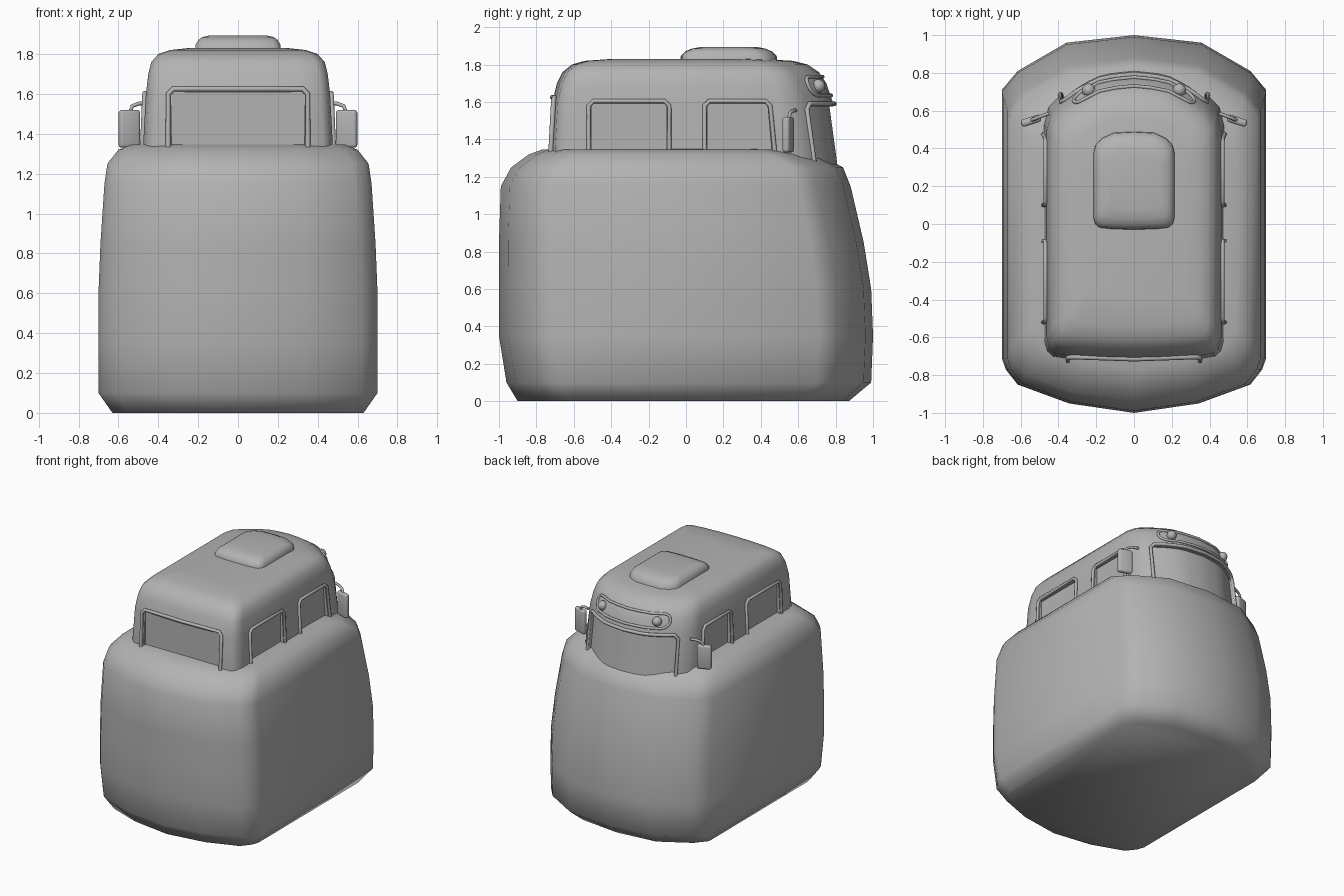
import bpy, bmesh
from math import radians, cos, sin, pi
from mathutils import Matrix

old = bpy.data.objects.get("Cube")
if old:
    bpy.data.objects.remove(old, do_unlink=True)

grey = bpy.data.materials.new("plain grey")
grey.use_nodes = True
GREY = (0.45, 0.45, 0.45, 1)
grey.diffuse_color = GREY
grey.node_tree.nodes["Principled BSDF"].inputs["Base Color"].default_value = GREY


def activate(ob):
    bpy.ops.object.select_all(action='DESELECT')
    ob.select_set(True)
    bpy.context.view_layer.objects.active = ob


def finish(ob, angle=45):
    ob.data.materials.clear()
    ob.data.materials.append(grey)
    activate(ob)
    bpy.ops.object.shade_smooth_by_angle(angle=radians(angle))
    return ob


def from_bmesh(name, bm):
    bmesh.ops.recalc_face_normals(bm, faces=bm.faces)
    me = bpy.data.meshes.new(name)
    bm.to_mesh(me)
    bm.free()
    ob = bpy.data.objects.new(name, me)
    bpy.context.collection.objects.link(ob)
    return ob


def loft(name, rings):
    """Skin matching closed rings of points and cap both ends."""
    bm = bmesh.new()
    loops = [[bm.verts.new(p) for p in ring] for ring in rings]
    n = len(loops[0])
    for a, b in zip(loops, loops[1:]):
        for i in range(n):
            j = (i + 1) % n
            bm.faces.new((a[i], a[j], b[j], b[i]))
    bm.faces.new(loops[0])
    bm.faces.new(loops[-1])
    return from_bmesh(name, bm)


def plan(z, w, yb, yf, front, back, full):
    """Mirrored plan outline; end profiles are (width fraction, inset)."""
    s = w / full
    half = [(f * w, yf - d * s) for f, d in front] + [(f * w, yb + d * s) for f, d in back]
    other = [(-x, y) for x, y in reversed(half[1:-1])]
    return [(x, y, z) for x, y in half + other]


def lerp(table, t, col):
    for a, b in zip(table, table[1:]):
        if t <= b[0]:
            return a[col] + (b[col] - a[col]) * (t - a[0]) / (b[0] - a[0])
    return table[-1][col]


def tube(name, pts, r, cyclic=False):
    cu = bpy.data.curves.new(name, 'CURVE')
    cu.dimensions = '3D'
    cu.bevel_depth = r
    cu.bevel_resolution = 2
    cu.use_fill_caps = True
    sp = cu.splines.new('POLY')
    sp.points.add(len(pts) - 1)
    for p, co in zip(sp.points, pts):
        p.co = (*co, 1)
    sp.use_cyclic_u = cyclic
    ob = bpy.data.objects.new(name, cu)
    bpy.context.collection.objects.link(ob)
    activate(ob)
    bpy.ops.object.convert(target='MESH')
    return finish(bpy.context.view_layer.objects.active, 60)


def cut(target, cutter):
    cutter.hide_render = True
    m = target.modifiers.new("recess", 'BOOLEAN')
    m.operation = 'DIFFERENCE'
    m.solver = 'EXACT'
    m.object = cutter
    activate(target)
    bpy.ops.object.modifier_apply(modifier=m.name)
    bpy.data.objects.remove(cutter, do_unlink=True)


# Lower body: height, half width, rear, front
BODY = [(0, .63, -.90, .87), (.1, .70, -.96, .99), (.35, .70, -1, 1), (.6, .70, -1, .99),
        (.85, .69, -1, .95), (1.15, .67, -.99, .88), (1.25, .655, -.935, .84),
        (1.32, .60, -.84, .70), (1.345, .54, -.77, .60), (1.35, .42, -.6, .45)]
body_front = [(0, 0), (.51, .04), (.88, .19), (1, .29)]
body_back = [(1, .29), (.97, .23), (.88, .15), (.49, .05), (0, 0)]
finish(loft("body", [plan(*r, body_front, body_back, .70) for r in BODY]), 60)

# Cab
CAB = [(1.15, .478, -.735, .845), (1.35, .475, -.73, .825), (1.6, .462, -.715, .785),
       (1.7, .45, -.69, .75), (1.76, .435, -.66, .71), (1.8, .40, -.61, .65),
       (1.82, .34, -.54, .57), (1.83, .25, -.4, .4)]
cab_front = [(0, 0), (.25, .012), (.42, .03), (.62, .08), (.82, .15), (.95, .21), (1, .30)]
cab_back = [(1, .12), (.97, .06), (.9, .03), (.7, .015), (.35, .004), (0, 0)]
cab = loft("cab", [plan(*r, cab_front, cab_back, .475) for r in CAB])


def side_x(z):
    return lerp(CAB, z, 1)


def front_y(x, z):
    w = side_x(z)
    return lerp(CAB, z, 3) - lerp(cab_front, min(abs(x) / w, 1), 1) * w / .475


def back_y(z):
    return lerp(CAB, z, 2)


# Recessed side windows with arched trim
WINDOWS = {"rear": (-.52, -.09, -.09), "front": (.10, .48, .45)}
TOP = 1.605
for label, (y0, y1, y2) in WINDOWS.items():
    path = [(y0, 1.28), (y0, TOP - .025), (y0 + .025, TOP), (y2 - .025, TOP),
            (y2, TOP - .025), (y1, 1.28)]
    for s, side in ((1, "left"), (-1, "right")):
        pane = [(y0 + .015, 1.25), (y0 + .015, TOP - .015), (y2 - .015, TOP - .015), (y1 - .015, 1.25)]
        cut(cab, loft("cutter", [[(s * x, y, z) for y, z in pane] for x in (.447, .6)]))
        tube(f"{side}_{label}_window_trim",
             [(s * (side_x(z) + .006), y, z) for y, z in path], .012)

# Rear window
pane = [(-.33, 1.25), (-.33, 1.605), (.33, 1.605), (.33, 1.25)]
cut(cab, loft("cutter", [[(x, y, z) for x, z in pane] for y in (-.695, -.9)]))
arch = [(-.35, 1.28), (-.35, 1.60), (-.325, 1.625), (-.17, 1.625), (0, 1.625)]
arch += [(-x, z) for x, z in reversed(arch[:-1])]
tube("rear_window_trim", [(x, back_y(z) + .012 * (abs(x) / .35) - .006, z) for x, z in arch], .013)

# Bowed windscreen
xs = [-.37 + .74 * i / 12 for i in range(13)]
cut(cab, loft("cutter", [[(x, front_y(x, z) - .022, z) for x in xs] + [(.5, 1.1, z), (-.5, 1.1, z)]
                         for z in (1.2, 1.575)]))
finish(cab, 35)
top_edge = [(-.36 + .72 * i / 12, 1.59) for i in range(13)]
screen = [(-.39, 1.2), (-.385, 1.56)] + top_edge + [(.385, 1.56), (.39, 1.2)]
tube("windscreen_trim", [(x, front_y(x, z) + .006, z) for x, z in screen], .013)

# Lamp panel rim and two round lamps
rim = []
for s in (1, -1):
    for i in range(9):
        a = -pi / 2 + pi * i / 8
        rim.append((s * (.27 + .05 * cos(a)), 1.685 + s * .05 * sin(a)))
    rim += [(s * x, 1.685 + s * .05) for x in (.18, .09, 0, -.09, -.18)]
tube("lamp_panel_rim", [(x, front_y(x, z) + .004, z) for x, z in rim], .01, True)
for s, side in ((1, "left"), (-1, "right")):
    bm = bmesh.new()
    bmesh.ops.create_uvsphere(bm, u_segments=16, v_segments=10, radius=.036)
    bmesh.ops.translate(bm, verts=bm.verts, vec=(s * .24, front_y(.24, 1.685) + .008, 1.685))
    finish(from_bmesh(side + "_lamp", bm))

# Roof hatch
HATCH = [(1.81, .215, -.03, .49), (1.845, .213, -.028, .485), (1.87, .20, -.005, .46),
         (1.885, .18, .03, .425), (1.894, .14, .08, .38)]
hatch_front = [(0, 0), (.5, .005), (.8, .035), (.95, .07), (1, .11)]
hatch_back = [(1, .06), (.96, .03), (.85, .01), (.5, .002), (0, 0)]
finish(loft("roof_hatch", [plan(*r, hatch_front, hatch_back, .215) for r in HATCH]), 60)

# Wing mirrors on bent arms
for s, side in ((1, "left"), (-1, "right")):
    bm = bmesh.new()
    bmesh.ops.create_cube(bm, size=1)
    bmesh.ops.scale(bm, verts=bm.verts, vec=(.11, .04, .19))
    bmesh.ops.bevel(bm, geom=bm.edges[:], offset=.016, segments=3, profile=.5, affect='EDGES')
    bmesh.ops.transform(bm, verts=bm.verts, matrix=Matrix.Translation((s * .545, .547, 1.425))
                        @ Matrix.Rotation(-s * radians(18), 4, 'Z'))
    finish(from_bmesh(side + "_mirror", bm))
    tube(side + "_mirror_arm", [(s * .45, .585, 1.555), (s * .495, .57, 1.552),
                                (s * .53, .555, 1.54), (s * .545, .55, 1.50)], .01)
